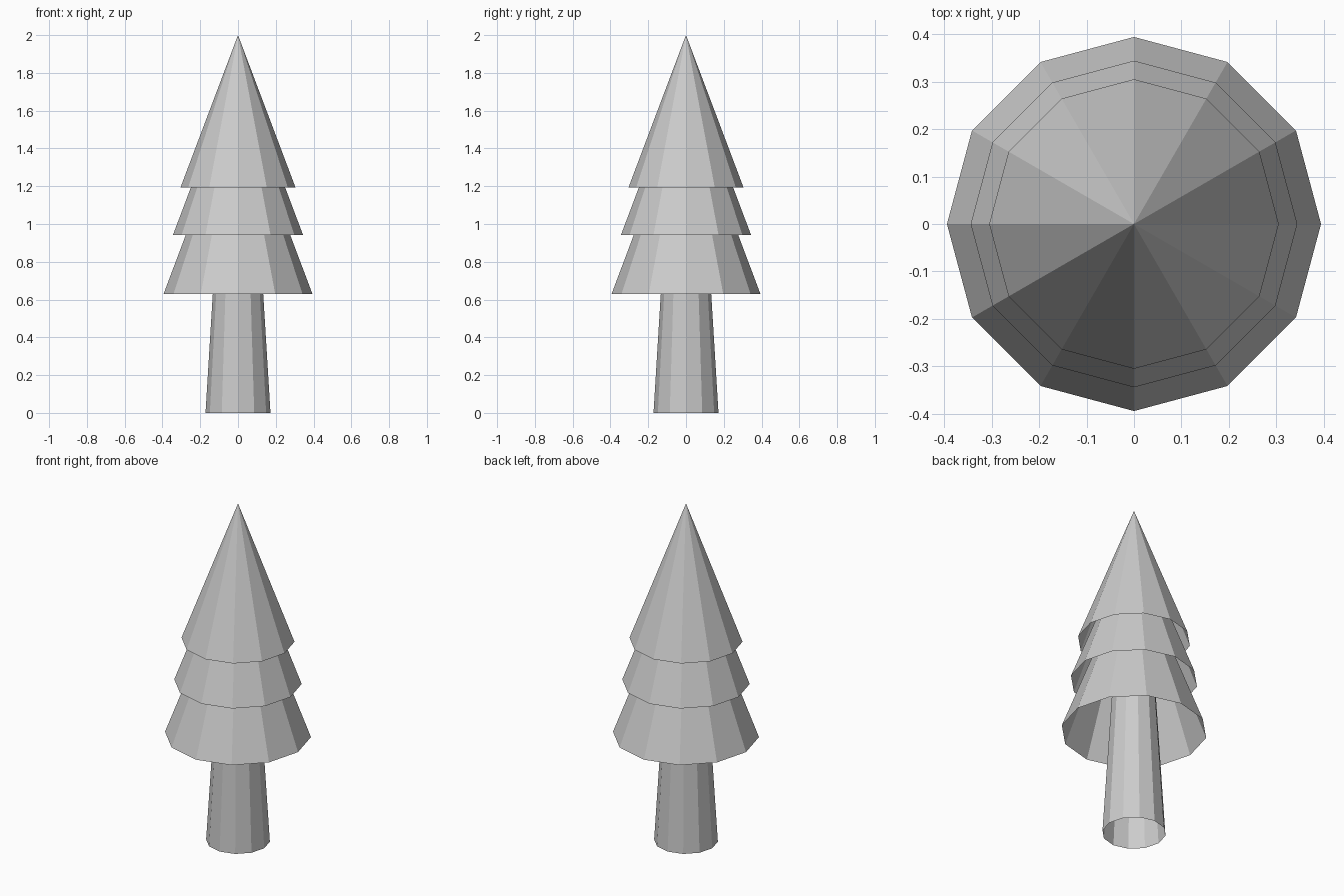
import bpy
import bmesh
from math import cos, sin, tau

default_cube = bpy.data.objects.get("Cube")
if default_cube:
    bpy.data.objects.remove(default_cube, do_unlink=True)

SIDES = 12

# Single plain material
grey = bpy.data.materials.new("plain_grey")
grey.use_nodes = True
colour = (0.6, 0.6, 0.6, 1)
grey.diffuse_color = colour
grey.node_tree.nodes["Principled BSDF"].inputs["Base Color"].default_value = colour


def open_shell(name, bottom_z, bottom_radius, top_z, top_radius):
    """Twelve-sided open cone or tapered tube; a zero top radius gives a point."""
    bm = bmesh.new()

    def ring(radius, z):
        return [bm.verts.new((radius * cos(tau * i / SIDES),
                              radius * sin(tau * i / SIDES), z))
                for i in range(SIDES)]

    low = ring(bottom_radius, bottom_z)
    if top_radius:
        high = ring(top_radius, top_z)
    else:
        tip = bm.verts.new((0, 0, top_z))
    for i in range(SIDES):
        j = (i + 1) % SIDES
        upper = (high[j], high[i]) if top_radius else (tip,)
        bm.faces.new((low[i], low[j], *upper))

    mesh = bpy.data.meshes.new(name)
    bm.to_mesh(mesh)
    bm.free()
    mesh.materials.append(grey)
    obj = bpy.data.objects.new(name, mesh)
    bpy.context.collection.objects.link(obj)
    return obj


# Trunk, open at the foot and running up inside the foliage
open_shell("trunk", 0, 0.172, 0.9, 0.117)

# Foliage tiers, hollow underneath
open_shell("lower_foliage", 0.63, 0.394, 1.675, 0)
open_shell("middle_foliage", 0.943, 0.344, 1.855, 0)
open_shell("top_foliage", 1.192, 0.305, 2.0, 0)
